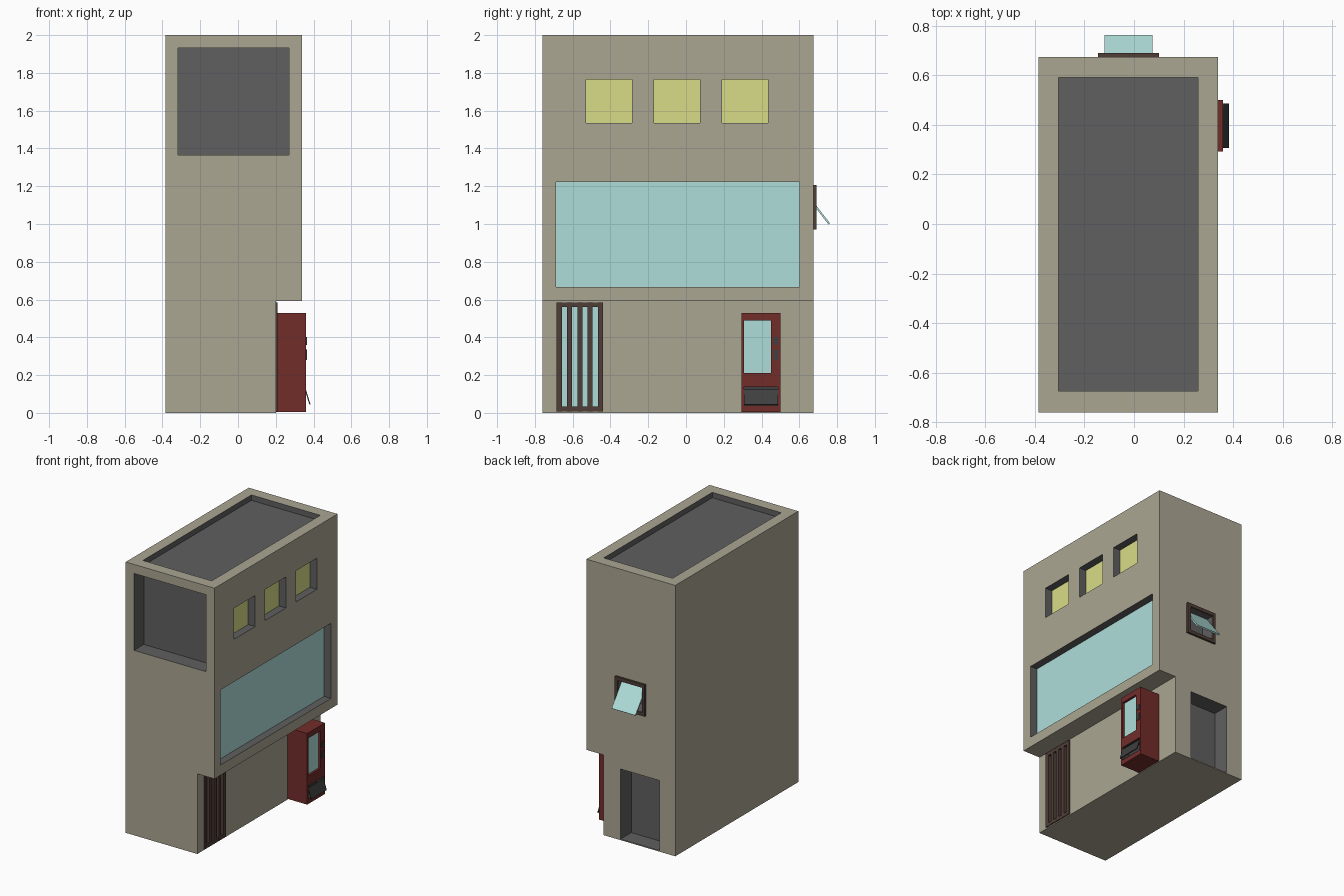
import bpy, math
from mathutils import Vector

if "Cube" in bpy.data.objects:
    bpy.data.objects.remove(bpy.data.objects["Cube"])


def material(name, rgb):
    m = bpy.data.materials.new(name)
    m.diffuse_color = (*rgb, 1)
    m.use_nodes = True
    m.node_tree.nodes["Principled BSDF"].inputs["Base Color"].default_value = m.diffuse_color
    return m


TAN = material("tan_wall", (0.41, 0.38, 0.29))
DARK = material("dark_grey", (0.115, 0.115, 0.115))
GLASS = material("pale_glass", (0.43, 0.73, 0.70))
YELLOW = material("lit_glass", (0.69, 0.72, 0.24))
RED = material("machine_red", (0.17, 0.026, 0.023))
BROWN = material("brown_wood", (0.08, 0.048, 0.04))
BLACK = material("black_plastic", (0.05, 0.05, 0.05))


def box(name, x, y, z, mat):
    """Box from (min, max) ranges."""
    bpy.ops.mesh.primitive_cube_add(size=1)
    ob = bpy.context.object
    ob.name = name
    for v in ob.data.vertices:
        v.co = [r[0] + (c + 0.5) * (r[1] - r[0]) for c, r in zip(v.co, (x, y, z))]
    ob.data.materials.append(mat)
    return ob


def slab(name, x, y, z, mat, centre, axis_angle):
    """Thin box placed at a centre and tilted about x or y."""
    ob = box(name, x, y, z, mat)
    ob.location = centre
    ob.rotation_euler = axis_angle
    return ob


def cut(ob, x, y, z, mat):
    """Cut a box recess and colour its inner faces."""
    cutter = box("cutter", x, y, z, ob.data.materials[0])
    cutter.hide_render = True
    mod = ob.modifiers.new("recess", "BOOLEAN")
    mod.operation, mod.solver, mod.object = "DIFFERENCE", "EXACT", cutter
    bpy.context.view_layer.objects.active = ob
    bpy.ops.object.modifier_apply(modifier=mod.name)
    bpy.data.objects.remove(cutter)
    if mat.name not in ob.data.materials:
        ob.data.materials.append(mat)
    index = ob.data.materials.find(mat.name)
    for p in ob.data.polygons:
        pts = [ob.data.vertices[i].co for i in p.vertices]
        if all(r[0] - 1e-4 <= c <= r[1] + 1e-4 for v in pts for c, r in zip(v, (x, y, z))):
            p.material_index = index


# Main building volumes
upper = box("upper_floors", (-0.385, 0.34), (-0.76, 0.675), (0.592, 2), TAN)
lower = box("ground_floor", (-0.385, 0.20), (-0.76, 0.675), (0, 0.592), TAN)

# Roof well and front balcony
cut(upper, (-0.305, 0.258), (-0.675, 0.592), (1.96, 2.1), DARK)
cut(upper, (-0.318, 0.27), (-0.9, -0.645), (1.365, 1.933), DARK)

# Side windows
cut(upper, (0.28, 0.5), (-0.687, 0.6), (0.667, 1.222), DARK)
box("large_window_pane", (0.275, 0.283), (-0.687, 0.6), (0.667, 1.222), GLASS)
for i in range(3):
    y = (-0.53 + 0.36 * i, -0.285 + 0.36 * i)
    cut(upper, (0.28, 0.5), y, (1.535, 1.765), DARK)
    box(f"small_window_pane_{i + 1}", (0.275, 0.283), y, (1.535, 1.765), YELLOW)

# Back doorway
cut(lower, (-0.255, 0.062), (0.55, 0.9), (0.008, 0.525), DARK)

# Tilting back window with frame
cut(upper, (-0.122, 0.076), (0.58, 0.9), (0.997, 1.18), DARK)
frame = box("back_window_frame", (-0.145, 0.1), (0.67, 0.69), (0.972, 1.206), BROWN)
cut(frame, (-0.122, 0.076), (0.6, 0.8), (0.997, 1.18), BROWN)
a, b = Vector((0, 0.76, 1.0)), Vector((0, 0.622, 1.178))
half = (b - a).length / 2
slab("tilting_window_pane", (-0.097, 0.097), (-0.005, 0.005), (-half, half), GLASS,
     (-0.023, 0.69, 1.089), (math.atan2(a.y - b.y, b.z - a.z), 0, 0))

# Slatted side door
cut(lower, (0.16, 0.4), (-0.675, -0.45), (0.015, 0.575), DARK)
box("side_door_glass", (0.155, 0.172), (-0.675, -0.45), (0.015, 0.575), GLASS)
for i in range(5):
    c = -0.671 + 0.0545 * i
    box(f"door_slat_{i + 1}", (0.165, 0.208), (c - 0.0135, c + 0.0135), (0.008, 0.585), BROWN)
for n, z in (("bottom", (0.008, 0.033)), ("top", (0.56, 0.585))):
    box(f"door_rail_{n}", (0.165, 0.207), (-0.68, -0.445), z, BROWN)

# Vending machine
machine = box("vending_machine", (0.2, 0.36), (0.293, 0.5), (0.005, 0.53), RED)
cut(machine, (0.34, 0.5), (0.307, 0.45), (0.212, 0.49), RED)
cut(machine, (0.30, 0.5), (0.307, 0.487), (0.04, 0.138), BLACK)
box("machine_window", (0.335, 0.343), (0.307, 0.45), (0.212, 0.49), GLASS)
for i, z in enumerate(((0.36, 0.402), (0.28, 0.335))):
    box(f"machine_button_{i + 1}", (0.355, 0.364), (0.462, 0.486), z, BLACK)
slab("machine_flap", (-0.003, 0.003), (-0.09, 0.09), (-0.041, 0.041), BLACK,
     (0.369, 0.397, 0.083), (0, math.radians(-17), 0))
